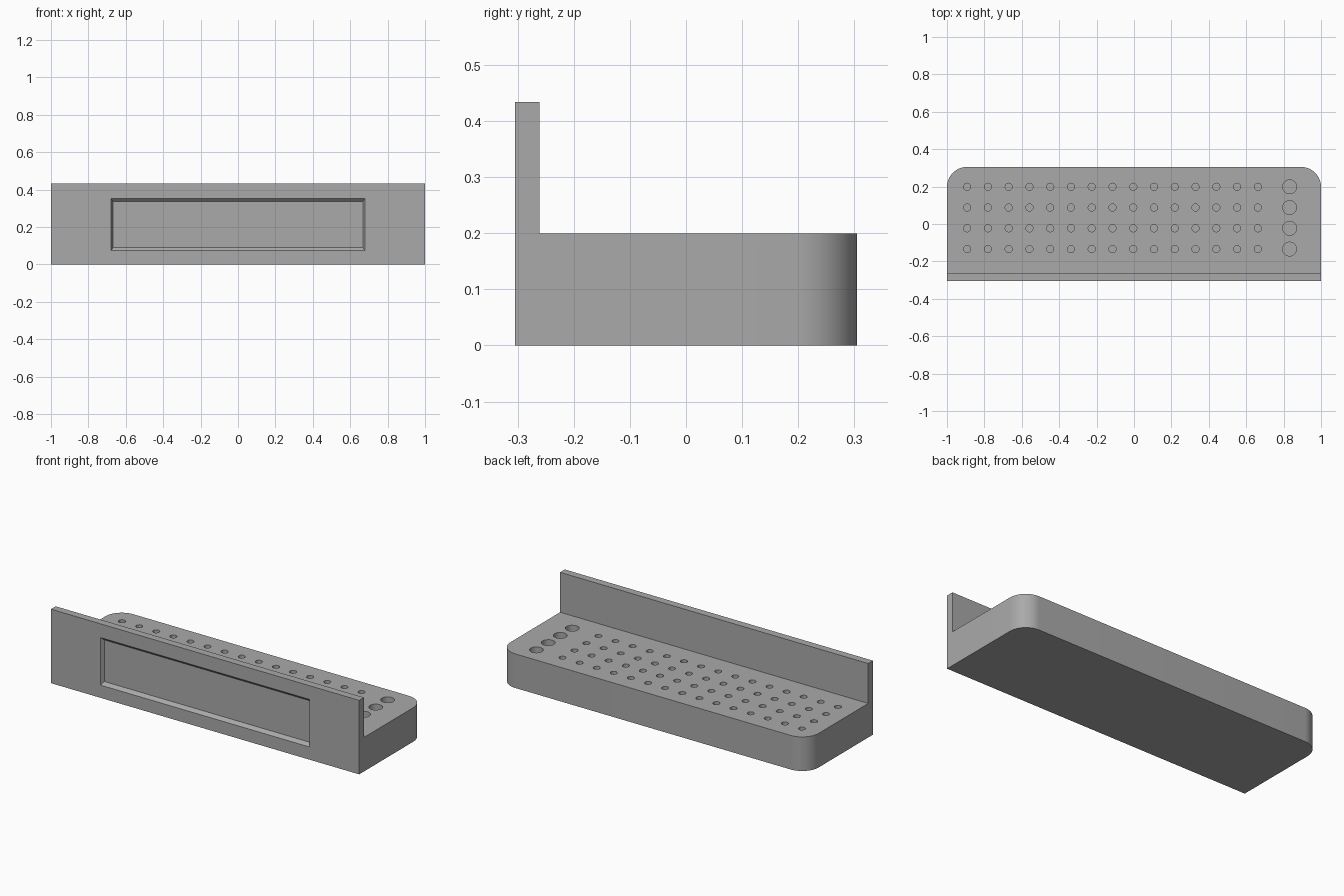
import bpy, bmesh, math
from mathutils import Matrix

cube = bpy.data.objects.get("Cube")
if cube:
    bpy.data.objects.remove(cube, do_unlink=True)

gray = bpy.data.materials.new("matte_gray")
gray.use_nodes = True
COLOR = (0.4, 0.4, 0.4, 1)
gray.diffuse_color = COLOR
gray.node_tree.nodes["Principled BSDF"].inputs["Base Color"].default_value = COLOR

FRONT, BACK, TOP = -0.305, 0.305, 0.2
WALL_BACK, WALL_TOP = -0.261, 0.434


def make_object(name, bm):
    bmesh.ops.recalc_face_normals(bm, faces=bm.faces)
    mesh = bpy.data.meshes.new(name)
    bm.to_mesh(mesh)
    bm.free()
    mesh.materials.append(gray)
    obj = bpy.data.objects.new(name, mesh)
    bpy.context.collection.objects.link(obj)
    return obj


def cut(target, cutter):
    cutter.hide_render = True
    mod = target.modifiers.new(cutter.name, "BOOLEAN")
    mod.operation = "DIFFERENCE"
    mod.solver = "EXACT"
    mod.object = cutter
    bpy.context.view_layer.objects.active = target
    bpy.ops.object.modifier_apply(modifier=mod.name)
    bpy.data.objects.remove(cutter, do_unlink=True)


# Rack body: L-shaped profile swept along x
bm = bmesh.new()
profile = [(FRONT, 0), (BACK, 0), (BACK, TOP), (WALL_BACK, TOP),
           (WALL_BACK, WALL_TOP), (FRONT, WALL_TOP)]
face = bm.faces.new([bm.verts.new((-1, y, z)) for y, z in profile])
swept = bmesh.ops.extrude_face_region(bm, geom=[face])["geom"]
bmesh.ops.translate(bm, vec=(2, 0, 0),
                    verts=[v for v in swept if isinstance(v, bmesh.types.BMVert)])
# Round the two rear corners
corners = [e for e in bm.edges if all(v.co.y > BACK - 0.01 for v in e.verts)
           and abs(e.verts[0].co.z - e.verts[1].co.z) > 0.1]
bmesh.ops.bevel(bm, geom=corners, offset=0.107, segments=16, profile=0.5,
                affect="EDGES")
body = make_object("tool_rack", bm)

# Blind holes: a grid of small ones and a column of large ones
HOLE_DEPTH = 0.1
bm = bmesh.new()


def hole(x, y, radius):
    bmesh.ops.create_cone(bm, cap_ends=True, segments=32, radius1=radius,
                          radius2=radius, depth=HOLE_DEPTH * 2,
                          matrix=Matrix.Translation((x, y, TOP)))


for row in range(4):
    y = 0.199 - row * 0.111
    for col in range(15):
        hole(-0.892 + col * 0.111, y, 0.019)
    hole(0.832, y, 0.037)
cut(body, make_object("hole_cutter", bm))

# Shallow label recess with sloping sides in the front wall
bm = bmesh.new()
DEPTH, MID = 0.018, 0.214
rings = []
for y, half_x, half_z in ((FRONT - DEPTH, 0.689, 0.157), (FRONT + DEPTH, 0.667, 0.122)):
    rings.append([bm.verts.new((sx * half_x, y, MID + sz * half_z))
                  for sx, sz in ((-1, -1), (1, -1), (1, 1), (-1, 1))])
bm.faces.new(rings[0])
bm.faces.new(rings[1])
for i in range(4):
    j = (i + 1) % 4
    bm.faces.new((rings[0][i], rings[0][j], rings[1][j], rings[1][i]))
cut(body, make_object("recess_cutter", bm))

# Smooth the round surfaces only
bpy.ops.object.select_all(action="DESELECT")
body.select_set(True)
bpy.context.view_layer.objects.active = body
bpy.ops.object.shade_smooth_by_angle(angle=math.radians(30))
